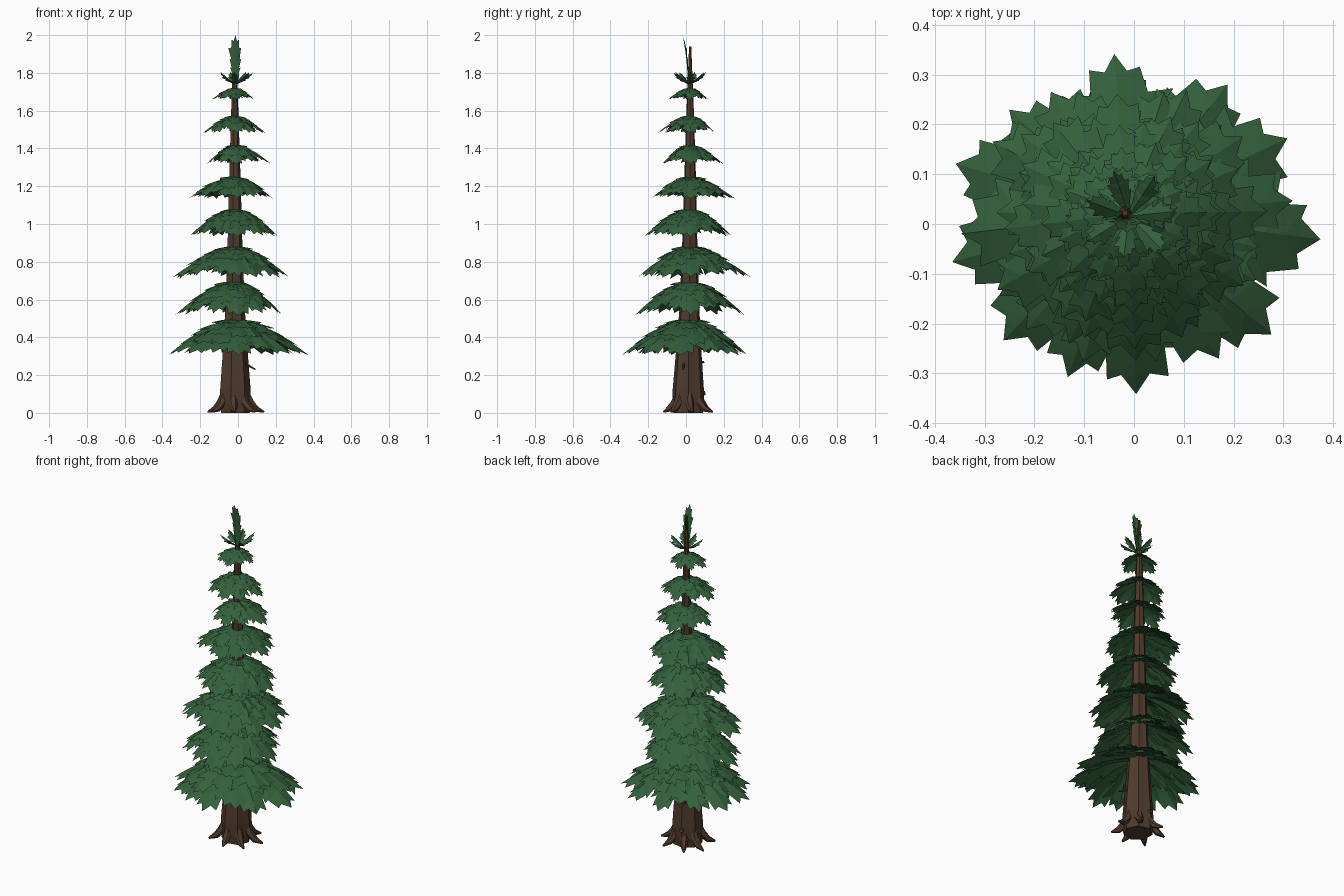
import bpy, bmesh, math, random
from mathutils import Vector

random.seed(5)
cube = bpy.data.objects.get("Cube")
if cube:
    bpy.data.objects.remove(cube, do_unlink=True)


def material(name, rgb):
    mat = bpy.data.materials.new(name)
    mat.use_nodes = True
    mat.diffuse_color = (*rgb, 1)
    mat.node_tree.nodes["Principled BSDF"].inputs["Base Color"].default_value = (*rgb, 1)
    return mat


GREEN = material("needle green", (0.034, 0.117, 0.044))
BROWN = material("bark brown", (0.078, 0.043, 0.025))
UP = Vector((0, 0, 1))


def finish(name, bm, mat):
    bmesh.ops.remove_doubles(bm, verts=bm.verts, dist=0.0001)
    mesh = bpy.data.meshes.new(name)
    bm.to_mesh(mesh)
    bm.free()
    mesh.materials.append(mat)
    obj = bpy.data.objects.new(name, mesh)
    bpy.context.collection.objects.link(obj)
    return obj


def tube(bm, path, radii, sides, flute=0.0):
    """Tapered tube with closed ends; flute pinches every second side."""
    path = [Vector(p) for p in path]
    rings = []
    for i, (p, r) in enumerate(zip(path, radii)):
        t = (path[min(i + 1, len(path) - 1)] - path[max(i - 1, 0)]).normalized()
        side = t.cross(UP) if abs(t.z) < 0.97 else Vector((0, 1, 0)).cross(t)
        side.normalize()
        other = t.cross(side)
        ring = []
        for k in range(sides):
            a = math.tau * k / sides
            rr = r * (1 - flute * (k % 2))
            v = p + (side * math.cos(a) + other * math.sin(a)) * rr
            v.z = max(v.z, 0)
            ring.append(bm.verts.new(v))
        rings.append(ring)
    for a, b in zip(rings, rings[1:]):
        for k in range(sides):
            n = (k + 1) % sides
            bm.faces.new((a[k], a[n], b[n], b[k]))
    bm.faces.new(rings[0][::-1])
    bm.faces.new(rings[-1])


# Frond outline: position on the rib, position on the edge, relative width
OUTLINE = [(0, 0, .15), (.25, .3, .45), (.38, .54, .88), (.5, .52, .6),
           (.62, .76, 1), (.72, .75, .58), (.82, .91, .58), (.9, .89, .26), (1, 1, 0)]


def frond(bm, path, side, width, fold):
    """Toothed leaf along path(t), creased on its rib; fold moves its edges."""
    rows = []
    for tm, te, w in OUTLINE:
        row = [path(tm)]
        for s in (1, -1):
            j = random.uniform(0.82, 1.12)
            row.append(path(te) + (side * s * width + fold * j) * w * j)
        rows.append([bm.verts.new(v) for v in row])
    for (m, l, r), (m2, l2, r2) in zip(rows, rows[1:]):
        bm.faces.new((m, m2, l2, l))
        bm.faces.new((m, r, r2, m2))


# Trunk: slightly leaning, fluted taper
trunk = bmesh.new()
levels = [(0, .08, .012), (.05, .086, .012), (.12, .085, .012), (.3, .071, .014),
          (.55, .054, .018), (.9, .041, .02), (1.2, .033, .022), (1.6, .02, .022),
          (1.94, .006, .022)]
tube(trunk, [(-.018, y, z) for z, r, y in levels], [r for z, r, y in levels], 14, 0.12)
finish("trunk", trunk, BROWN)

# Roots: long pointed toes around the base
roots = bmesh.new()
for k in range(7):
    a = math.tau * k / 7 + random.uniform(-.1, .1) + .05
    reach = random.uniform(.148, .162)

    def toe(r, z, bend=0.0):
        return (-.018 + r * math.cos(a + bend), .012 + r * math.sin(a + bend) * .88, z)
    tube(roots, [toe(.062, .12), toe(.08, .055), toe(.115, .02, .05), toe(reach, .005, .1)],
         [.012, .024, .018, .005], 6)
finish("roots", roots, BROWN)

# Broken twigs on the lower trunk
twigs = bmesh.new()
tube(twigs, [(.03, -.01, .265), (.06, -.012, .248), (.092, -.015, .23)], [.008, .006, .004], 5)
tube(twigs, [(-.03, .06, .1), (-.038, .1, .105)], [.018, .012], 6)
tube(twigs, [(-.04, .05, .26), (-.055, .095, .27)], [.009, .006], 5)
finish("broken_twigs", twigs, BROWN)

# Branch tiers: rim height, top height, x min, x max, y min, y max, frond count
TIERS = [(.305, .495, -.378, .378, -.342, .325, 12), (.515, .695, -.335, .235, -.275, .312, 12),
         (.72, .88, -.35, .268, -.252, .342, 12), (.935, 1.078, -.258, .215, -.222, .245, 12),
         (1.135, 1.25, -.262, .185, -.182, .262, 12), (1.315, 1.418, -.168, .175, -.13, .2, 8),
         (1.48, 1.573, -.188, .147, -.15, .155, 8), (1.66, 1.72, -.14, .085, -.096, .116, 8)]
CX, CY = -.016, .02
LAYERS = [1, .86, .72, .56, .4]


def tier(index, rim, top, x0, x1, y0, y1, count):
    bm = bmesh.new()
    sag = .2 if index == 0 else .05
    lift = (x1 - x0) * .011
    base = top - lift * 4
    for layer, fraction in enumerate(LAYERS):
        for k in range(count):
            # the outermost fronds on the axes carry the full spread
            full = layer == 0 and k % (count // 4) == 0
            a = .07 + math.tau * (k + layer * .5) / count
            a -= sag * math.cos(a)
            a += 0 if full else random.uniform(-.14, .14)
            d = Vector((math.cos(a), math.sin(a), 0))
            rx = x1 - CX if d.x > 0 else CX - x0
            ry = y1 - CY if d.y > 0 else CY - y0
            reach = 1 / math.hypot(d.x / rx, d.y / ry)
            f = fraction * (1 if full else random.uniform(.88, 1))
            raise_by = layer * lift + random.uniform(-.5, .5) * lift
            tilt = 0 if full else random.uniform(-1, 1) * lift

            def path(t):
                s = t * f
                z = base - (base - rim) * s ** 2 + raise_by + tilt * t * t
                return Vector((CX, CY, z)) + d * (reach * s)
            width = reach * f * (.32 if layer < 2 else .36)
            frond(bm, path, UP.cross(d), width, UP * (-random.uniform(.2, .42) * width))
    finish("branch_tier_%d" % (index + 1), bm, GREEN)


for i, spec in enumerate(TIERS):
    tier(i, *spec)

# Crown: short fronds that curl upward
crown = bmesh.new()
for k in range(7):
    a = math.tau * k / 7 + .1
    d = Vector((math.cos(a), math.sin(a), 0))
    size = random.uniform(.084, .1)

    def curl(t):
        return Vector((-.01, .016, 1.74 + .065 * t ** 1.1)) + d * (size * t)
    frond(crown, curl, UP.cross(d), .024, UP * -.014)
finish("crown_fronds", crown, GREEN)

# Leader: upright leaves in front of the trunk tip
leader = bmesh.new()


def upright(t):
    return Vector((-.014, .01 - .028 * t ** 2, 1.72 + .28 * t))


for scale in (1, .72, .5):
    frond(leader, lambda t: upright(t * scale), Vector((-1, 0, 0)), .036 * scale ** .5,
          Vector((0, .01, 0)))
finish("leader_leaves", leader, GREEN)
